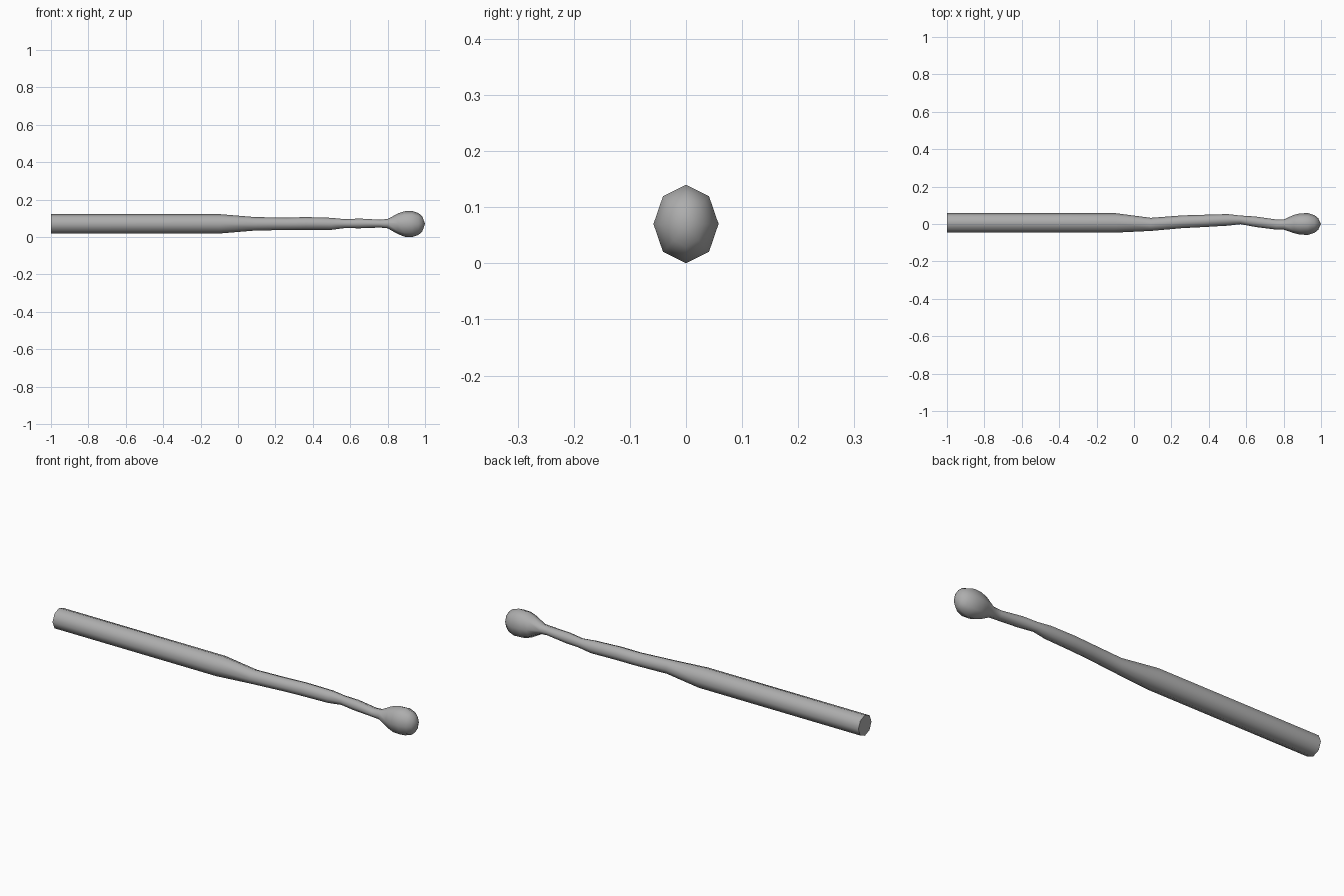
import bpy, bmesh, math

if "Cube" in bpy.data.objects:
    bpy.data.objects.remove(bpy.data.objects["Cube"])

SIDES = 8
# Stations along the stick: x, centre y, centre z, radius y, radius z
STATIONS = [
    (-1.00, 0.006, 0.071, 0.052, 0.052),
    (-0.10, 0.006, 0.071, 0.052, 0.052),
    (0.09, -0.002, 0.071, 0.035, 0.036),
    (0.26, 0.012, 0.071, 0.034, 0.033),
    (0.36, 0.016, 0.073, 0.033, 0.034),
    (0.50, 0.022, 0.071, 0.031, 0.032),
    (0.57, 0.022, 0.072, 0.023, 0.024),
    (0.65, 0.012, 0.073, 0.028, 0.026),
    (0.76, -0.003, 0.072, 0.027, 0.021),
    (0.80, -0.003, 0.072, 0.027, 0.025),
    (0.855, 0.000, 0.071, 0.049, 0.055),
    (0.89, 0.000, 0.070, 0.057, 0.068),
    (0.93, 0.000, 0.070, 0.058, 0.070),
    (0.965, 0.000, 0.070, 0.047, 0.058),
    (0.985, 0.000, 0.070, 0.031, 0.041),
]

# Stick with rounded head, lofted as one skin
bm = bmesh.new()
rings = []
for x, cy, cz, ry, rz in STATIONS:
    ring = []
    for i in range(SIDES):
        a = 2 * math.pi * i / SIDES
        ring.append(bm.verts.new((x, cy + ry * math.cos(a), cz + rz * math.sin(a))))
    rings.append(ring)
for r0, r1 in zip(rings, rings[1:]):
    for i in range(SIDES):
        j = (i + 1) % SIDES
        bm.faces.new((r0[i], r0[j], r1[j], r1[i]))

# Flat butt end and pointed head tip
bm.faces.new(rings[0][::-1])
tip = bm.verts.new((1.0, 0.0, 0.071))
for i in range(SIDES):
    bm.faces.new((rings[-1][i], rings[-1][(i + 1) % SIDES], tip))
bmesh.ops.recalc_face_normals(bm, faces=bm.faces)

mesh = bpy.data.meshes.new("knobbed_stick")
bm.to_mesh(mesh)
bm.free()

# Dark grey finish
grey = bpy.data.materials.new("dark_grey")
grey.diffuse_color = (0.42, 0.42, 0.42, 1.0)
grey.use_nodes = True
grey.node_tree.nodes["Principled BSDF"].inputs["Base Color"].default_value = grey.diffuse_color
mesh.materials.append(grey)

stick = bpy.data.objects.new("knobbed_stick", mesh)
bpy.context.collection.objects.link(stick)
bpy.context.view_layer.objects.active = stick
stick.select_set(True)
bpy.ops.object.shade_smooth_by_angle(angle=math.radians(60))
